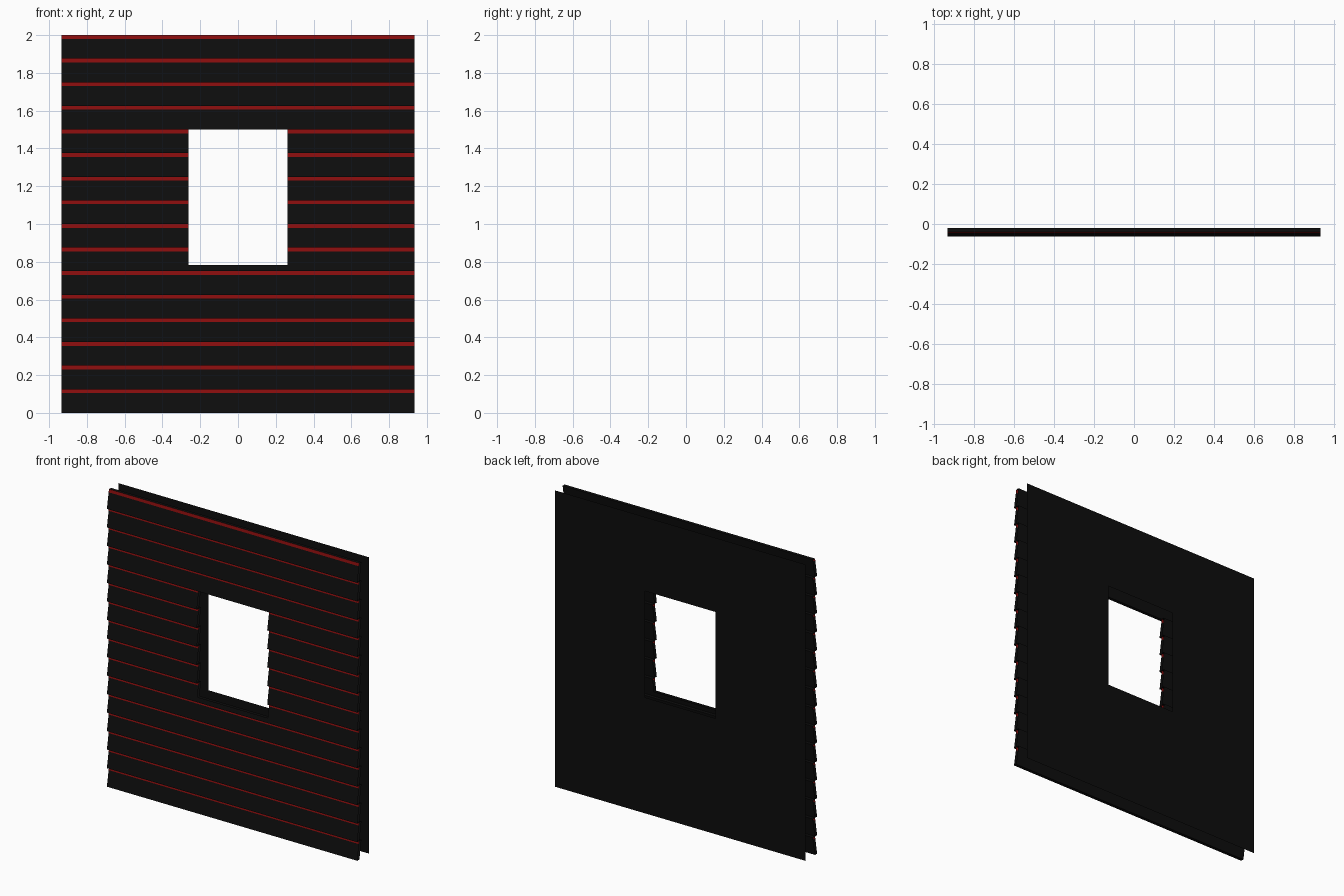
import bpy, bmesh

if "Cube" in bpy.data.objects:
    bpy.data.objects.remove(bpy.data.objects["Cube"])

W, H, ROWS = 0.935, 2.0, 16
WX0, WX1, WZ0, WZ1 = -0.263, 0.262, 0.782, 1.5   # window opening
STEP = H / ROWS
Y_OUT, Y_BACK, LEAN, THICK = -0.063, 0.063, 0.022, 0.022
RED_H = 0.02


def material(name, color):
    m = bpy.data.materials.new(name)
    m.diffuse_color = color
    m.use_nodes = True
    m.node_tree.nodes["Principled BSDF"].inputs["Base Color"].default_value = m.diffuse_color
    return m


BLACK = material("black_paint", (0.004, 0.004, 0.004, 1))
RED = material("red_edge", (0.25, 0.004, 0.004, 1))


def make(name, build):
    bm = bmesh.new()
    build(bm)
    me = bpy.data.meshes.new(name)
    bm.to_mesh(me)
    bm.free()
    me.materials.append(BLACK)
    me.materials.append(RED)
    ob = bpy.data.objects.new(name, me)
    bpy.context.collection.objects.link(ob)


def quad(bm, pts, mat=0):
    f = bm.faces.new([bm.verts.new(p) for p in pts])
    f.material_index = mat


def strip(bm, x0, x1, a, b, mat=0):
    # sheet between two (y, z) profile points, facing the front when a is below b
    quad(bm, [(x0, *a), (x1, *a), (x1, *b), (x0, *b)], mat)


# One leaning, open-ended siding board, limited to a piece of its height
def board_piece(bm, base, x0, x1, z0, z1):
    def y(z):
        return Y_OUT + LEAN * (z - base) / STEP
    top = base + STEP
    zr = top - RED_H
    if z0 < zr:
        zm = min(zr, z1)
        strip(bm, x0, x1, (y(z0), z0), (y(zm), zm))
    if z1 > zr:
        zm = max(zr, z0)
        strip(bm, x0, x1, (y(zm), zm), (y(z1), z1), 1)
    strip(bm, x0, x1, (y(z1) + THICK, z1), (y(z0) + THICK, z0))
    if abs(z1 - top) < 1e-5:
        strip(bm, x0, x1, (y(z1), z1), (y(z1) + THICK, z1))
    if abs(z0 - base) < 1e-5:
        strip(bm, x0, x1, (y(z0) + THICK, z0), (y(z0), z0))


# Siding boards, split around the window
def siding(bm):
    for i in range(ROWS):
        z0, z1 = i * STEP, (i + 1) * STEP
        if z1 <= WZ0 or z0 >= WZ1 - 1e-5:
            board_piece(bm, z0, -W, W, z0, z1)
            continue
        board_piece(bm, z0, -W, WX0, z0, z1)
        board_piece(bm, z0, WX1, W, z0, z1)
        if z0 < WZ0:
            board_piece(bm, z0, WX0, WX1, z0, WZ0)


# Flat inner wall sheet with the same opening
def inner(bm):
    for x0, x1, z0, z1 in ((-W, WX0, 0, H), (WX1, W, 0, H),
                           (WX0, WX1, 0, WZ0), (WX0, WX1, WZ1, H)):
        strip(bm, x0, x1, (Y_BACK, z1), (Y_BACK, z0))
    bmesh.ops.remove_doubles(bm, verts=bm.verts, dist=1e-5)


make("siding_boards", siding)
make("inner_wall", inner)
